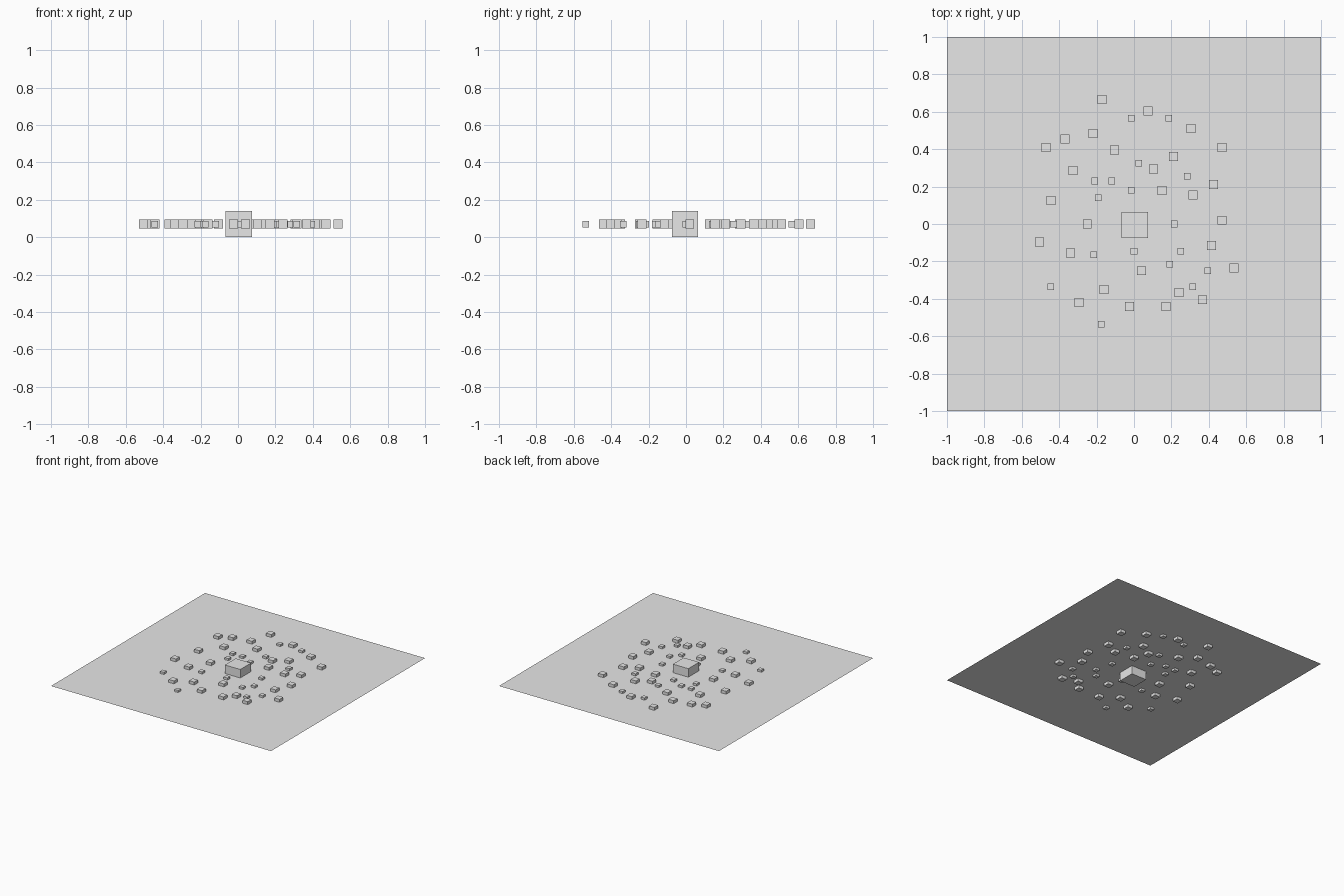
import bpy

PLANE_HEIGHT = 0.07
CENTRE_SIZE = 0.14
LARGE_SIZE = 0.048
SMALL_SIZE = 0.035

# Block positions on the sheet, in thousandths of a unit
LARGE_BLOCKS = [
    (-170, 665), (75, 605), (305, 510), (470, 410), (-220, 485), (-370, 455), (-470, 410),
    (-105, 395), (210, 360), (105, 295), (-325, 285), (425, 210), (150, 180), (315, 155),
    (-445, 125), (-250, 0), (470, 20), (-505, -95), (415, -115), (-340, -155), (535, -235),
    (40, -250), (-160, -350), (240, -365), (365, -405), (-295, -420), (-25, -440), (170, -440),
]
SMALL_BLOCKS = [
    (-15, 565), (185, 565), (25, 325), (285, 255), (-210, 230), (-120, 230), (-15, 180),
    (-190, 140), (215, 0), (0, -145), (250, -145), (-215, -165), (190, -215), (395, -250),
    (-445, -335), (315, -335), (-175, -535),
]

# Remove the default cube
default_cube = bpy.data.objects.get("Cube")
if default_cube:
    bpy.data.objects.remove(default_cube, do_unlink=True)


def make_material(name, colour):
    material = bpy.data.materials.new(name)
    material.use_nodes = True
    material.diffuse_color = colour
    shader = next(n for n in material.node_tree.nodes if n.type == 'BSDF_PRINCIPLED')
    shader.inputs["Base Color"].default_value = colour
    return material


light_grey = make_material("light_grey", (0.8, 0.8, 0.8, 1))


def finish(name):
    """Name the newest object and give it the shared colour."""
    part = bpy.context.active_object
    part.name = name
    part.data.materials.append(light_grey)
    return part


def add_block(name, size, x, y):
    """Add a cube centred in the height of the sheet."""
    bpy.ops.mesh.primitive_cube_add(size=size, location=(x, y, PLANE_HEIGHT))
    return finish(name)


# Flat square sheet that runs through the middle of every block
bpy.ops.mesh.primitive_plane_add(size=2, location=(0, 0, PLANE_HEIGHT))
finish("ground_sheet")

# Large block in the middle
add_block("centre_block", CENTRE_SIZE, 0.004, -0.006)

# Scattered blocks in two sizes
for name, size, places in (("large_block", LARGE_SIZE, LARGE_BLOCKS),
                           ("small_block", SMALL_SIZE, SMALL_BLOCKS)):
    for number, (x, y) in enumerate(places, start=1):
        add_block(f"{name}_{number}", size, x / 1000, y / 1000)
